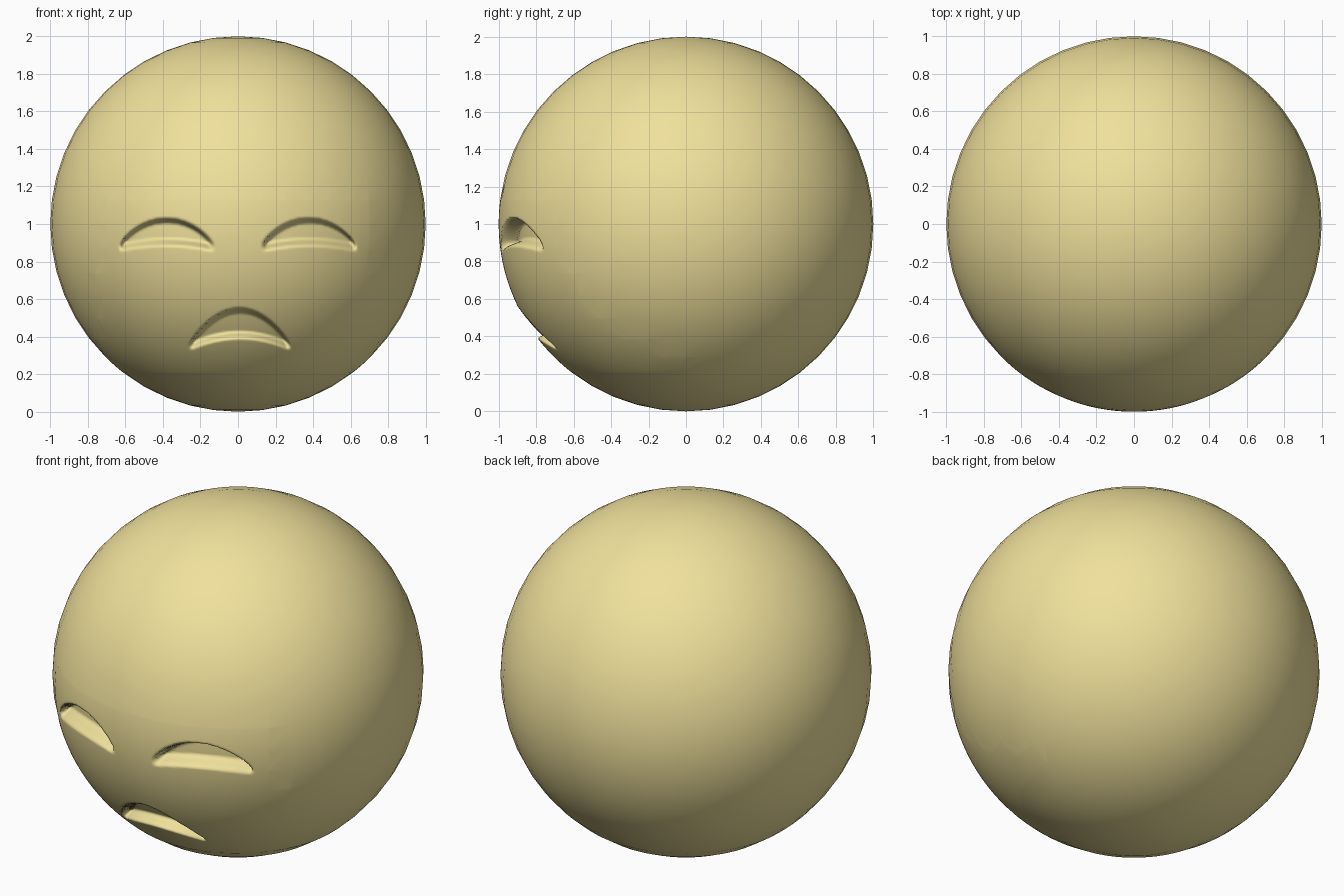
import bpy, bmesh
from mathutils import Vector

if "Cube" in bpy.data.objects:
    bpy.data.objects.remove(bpy.data.objects["Cube"])

# Crescent recesses: centre x, half width, tip z, top rise, bottom rise, roundness, depth
FEATURES = [
    (-0.38, 0.255, 0.875, 0.155, 0.03, 0.75, 0.09),   # left eye
    (0.38, 0.255, 0.875, 0.155, 0.03, 0.75, 0.09),    # right eye
    (0.01, 0.275, 0.345, 0.205, 0.065, 0.9, 0.09),    # frowning mouth
]


def smooth(a, b, v):
    t = max(0.0, min(1.0, (v - a) / (b - a)))
    return t * t * (3 - 2 * t)


def recess(x, z):
    """Depth of the carved face at a point of the front."""
    total = 0.0
    for cx, half, tip, rise, low, power, depth in FEATURES:
        u = (x - cx) / half
        if abs(u) < 1.0:
            arch = 1 - u * u
            top = tip + rise * arch ** power
            bottom = tip - 0.01 + low * arch
            total += depth * min(smooth(-0.005, 0.025, top - z),
                                 smooth(-0.015, 0.03, z - bottom)) * smooth(0, 0.12, 1 - abs(u))
    return total


# Round head
bm = bmesh.new()
bmesh.ops.create_uvsphere(bm, u_segments=48, v_segments=24, radius=1)

# Finer mesh only around the face
edges = set()
for f in bm.faces:
    c = f.calc_center_median()
    if c.y < 0 and abs(c.x) < 0.72 and -0.76 < c.z < 0.12:
        edges.update(f.edges)
bmesh.ops.subdivide_edges(bm, edges=list(edges), cuts=11, use_grid_fill=True)

# Carve eyes and mouth into the front
for v in bm.verts:
    v.co.normalize()
    if v.co.y < -0.3:
        v.co += Vector((0, recess(v.co.x, v.co.z + 1), 0))
    v.co.z += 1
for f in bm.faces:
    f.smooth = True

mesh = bpy.data.meshes.new("head")
bm.to_mesh(mesh)
bm.free()
head = bpy.data.objects.new("head", mesh)
bpy.context.collection.objects.link(head)

# Yellow skin
mat = bpy.data.materials.new("yellow")
mat.diffuse_color = (0.87, 0.75, 0.33, 1)
mat.use_nodes = True
mat.node_tree.nodes["Principled BSDF"].inputs["Base Color"].default_value = mat.diffuse_color
mesh.materials.append(mat)
